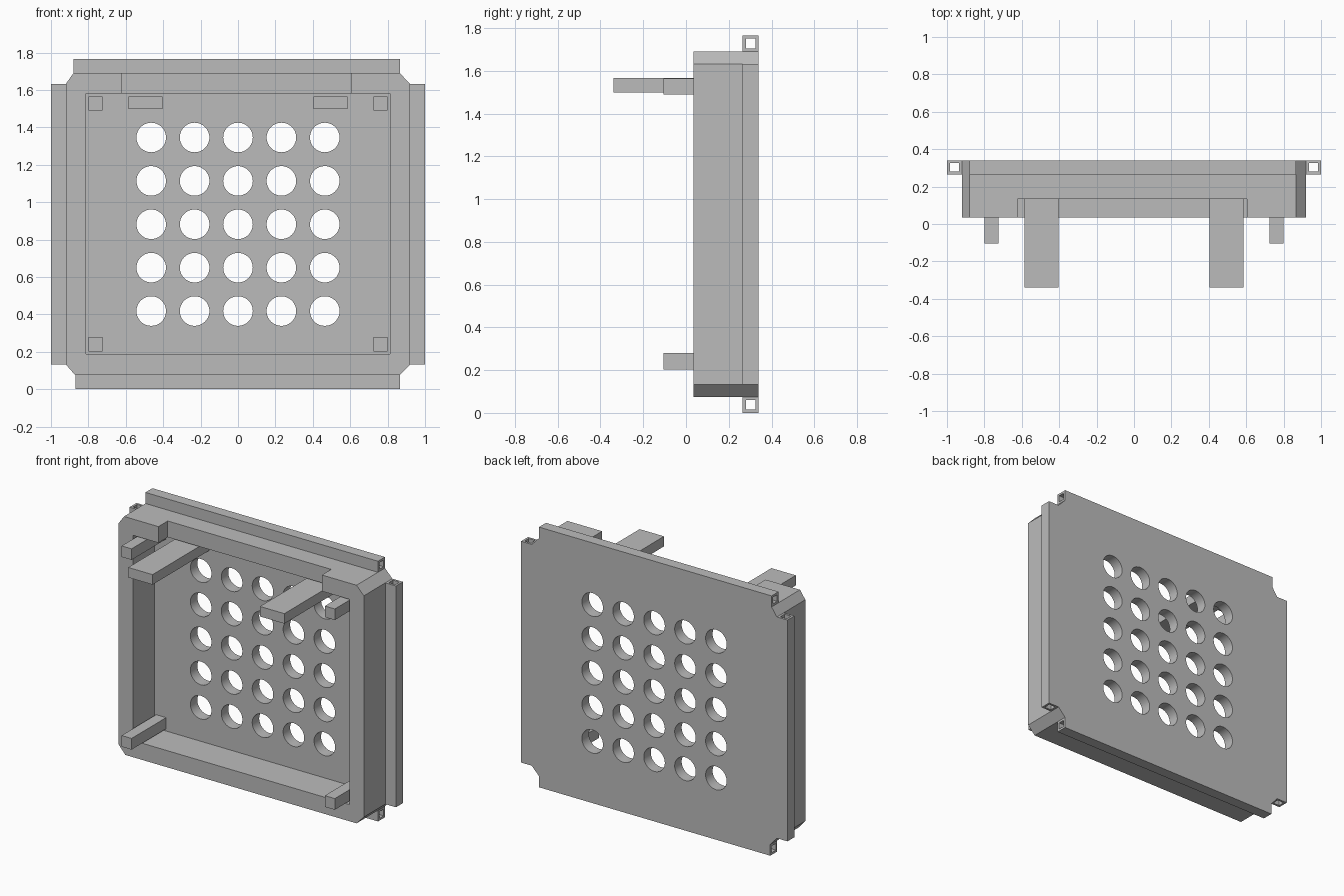
import bpy
import bmesh
import math
from mathutils import Matrix, Vector

old = bpy.data.objects.get("Cube")
if old:
    bpy.data.objects.remove(old, do_unlink=True)

# Single flat colour
GREY = (0.5, 0.5, 0.5, 1.0)
grey = bpy.data.materials.new("light grey")
grey.use_nodes = True
grey.diffuse_color = GREY
grey.node_tree.nodes["Principled BSDF"].inputs["Base Color"].default_value = GREY

FRONT, BACK = 0.035, 0.34       # depth of the tray
FLOOR = 0.265                   # front of the perforated plate
HALF, BOTTOM, TOP = 0.92, 0.075, 1.69
TUBE, WALL = 0.075, 0.015


def make_object(name, bm):
    bmesh.ops.recalc_face_normals(bm, faces=bm.faces)
    mesh = bpy.data.meshes.new(name)
    bm.to_mesh(mesh)
    bm.free()
    mesh.materials.append(grey)
    obj = bpy.data.objects.new(name, mesh)
    bpy.context.collection.objects.link(obj)
    return obj


def box(name, x, y, z):
    """Box from (low, high) pairs."""
    low, high = (Vector(c) for c in zip(x, y, z))
    bm = bmesh.new()
    matrix = Matrix.Translation((low + high) / 2) @ Matrix.Diagonal((*(high - low), 1))
    bmesh.ops.create_cube(bm, size=1, matrix=matrix)
    return make_object(name, bm)


def cut(target, cutter):
    """Subtract the cutter and discard it."""
    cutter.hide_render = True
    mod = target.modifiers.new("cut", "BOOLEAN")
    mod.operation, mod.solver, mod.object = "DIFFERENCE", "EXACT", cutter
    bpy.context.view_layer.objects.active = target
    bpy.ops.object.modifier_apply(modifier=mod.name)
    bpy.data.objects.remove(cutter, do_unlink=True)


# Tray body: rectangle with clipped corners, extruded in depth
outline = [
    (-0.87, BOTTOM), (0.865, BOTTOM), (HALF, 0.132), (HALF, 1.633),
    (0.865, TOP), (-0.88, TOP), (-HALF, 1.633), (-HALF, 0.132),
]
bm = bmesh.new()
face = bm.faces.new([bm.verts.new((x, FRONT, z)) for x, z in outline])
side = bmesh.ops.extrude_face_region(bm, geom=[face])["geom"]
bmesh.ops.translate(bm, vec=(0, BACK - FRONT, 0),
                    verts=[v for v in side if isinstance(v, bmesh.types.BMVert)])
tray = make_object("tray_frame", bm)

# Cavity and the shallow notch in the top rim
cut(tray, box("cavity_cutter", (-0.813, 0.813), (-0.2, FLOOR), (0.188, 1.58)))
cut(tray, box("notch_cutter", (-0.622, 0.605), (-0.2, 0.135), (1.5, 1.9)))

# Grid of round holes through the plate
bm = bmesh.new()
for col in range(-2, 3):
    for row in range(-2, 3):
        place = Matrix.Translation((col * 0.232, 0.3, 0.882 + row * 0.232))
        bmesh.ops.create_cone(bm, cap_ends=True, segments=48, radius1=0.079,
                              radius2=0.079, depth=0.3,
                              matrix=place @ Matrix.Rotation(math.pi / 2, 4, "X"))
cut(tray, make_object("hole_cutter", bm))

# Square hollow tubes along all four edges, flush with the back
depth = (FLOOR, BACK)
bore = (FLOOR + WALL, BACK - WALL)
for name, low, x in (("bottom_tube", 0, (-0.87, 0.865)), ("top_tube", TOP, (-0.88, 0.865))):
    tube = box(name, x, depth, (low, low + TUBE))
    cut(tube, box("bore", (-1.2, 1.2), bore, (low + WALL, low + TUBE - WALL)))
for name, low in (("right_tube", -1.0), ("left_tube", HALF)):
    high = low + (1 - HALF)
    tube = box(name, (low, high), depth, (0.132, 1.633))
    cut(tube, box("bore", (low + WALL, high - WALL), bore, (-0.2, 2.0)))

# Corner pegs and the two long brackets
for side_name, s in (("left", 1), ("right", -1)):
    peg_x = sorted((s * 0.725, s * 0.8))
    for level, z in (("lower", (0.203, 0.279)), ("upper", (1.49, 1.565))):
        box(f"{level}_{side_name}_peg", peg_x, (-0.105, FLOOR), z)
    box(f"{side_name}_bracket", sorted((s * 0.403, s * 0.586)), (-0.34, FLOOR), (1.498, 1.566))

# Round hole walls shade smoothly, all other edges stay sharp
bpy.ops.object.select_all(action="DESELECT")
tray.select_set(True)
bpy.context.view_layer.objects.active = tray
bpy.ops.object.shade_smooth_by_angle(angle=math.radians(30))
